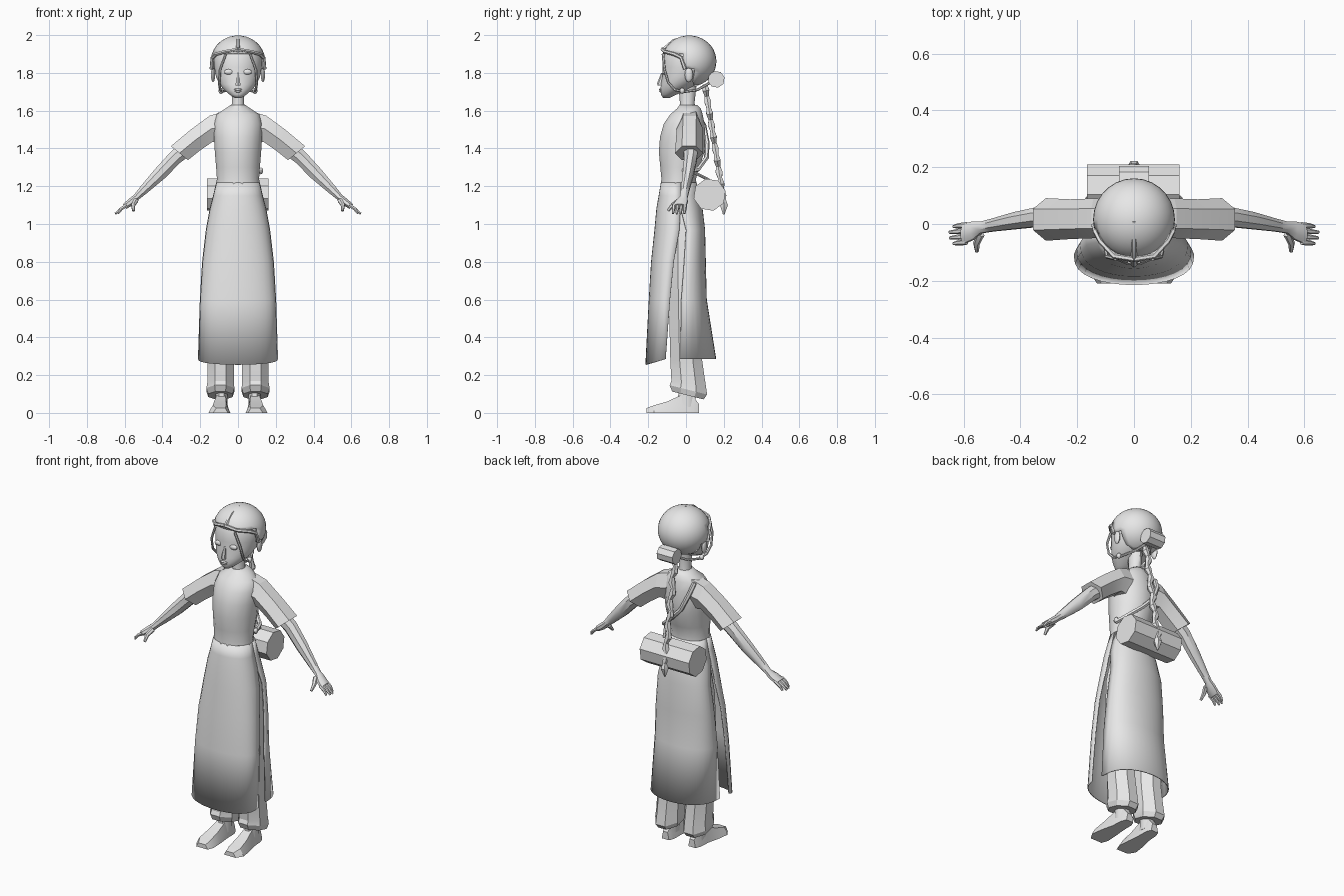
import bpy, bmesh, math
from math import sin, cos, pi
from mathutils import Vector

if "Cube" in bpy.data.objects:
    bpy.data.objects.remove(bpy.data.objects["Cube"])

grey = bpy.data.materials.new("plain_grey")
grey.diffuse_color = (0.8, 0.8, 0.8, 1)
grey.use_nodes = True
grey.node_tree.nodes["Principled BSDF"].inputs["Base Color"].default_value = grey.diffuse_color


def finish(ob, angle=40, mirror=False, thick=0):
    ob.data.materials.append(grey)
    bpy.ops.object.select_all(action='DESELECT')
    ob.select_set(True)
    bpy.context.view_layer.objects.active = ob
    if angle:
        bpy.ops.object.shade_smooth_by_angle(angle=math.radians(angle))
    if thick:
        ob.modifiers.new("Thickness", 'SOLIDIFY').thickness = thick
    if mirror:
        ob.modifiers.new("Mirror", 'MIRROR')
    return ob


def from_bmesh(name, bm, **kw):
    bmesh.ops.recalc_face_normals(bm, faces=bm.faces[:])
    me = bpy.data.meshes.new(name)
    bm.to_mesh(me)
    bm.free()
    ob = bpy.data.objects.new(name, me)
    bpy.context.collection.objects.link(ob)
    return finish(ob, **kw)


def loft(name, rings, closed=True, **kw):
    """Skin a list of point rings; closed rings get end caps."""
    bm = bmesh.new()
    vs = [[bm.verts.new(p) for p in r] for r in rings]
    n = len(vs[0])
    for a, b in zip(vs, vs[1:]):
        for i in range(n if closed else n - 1):
            j = (i + 1) % n
            bm.faces.new((a[i], a[j], b[j], b[i]))
    if closed:
        bm.faces.new(vs[0])
        bm.faces.new(vs[-1])
    return from_bmesh(name, bm, **kw)


def level(z, rx, yf, yb, n=16, cx=0, slant=0):
    """Horizontal oval between a front and back depth."""
    out = []
    for i in range(n):
        t = 2 * pi * (i + .5) / n
        y = (yf + yb) / 2 + (yb - yf) / 2 * sin(t)
        out.append((cx + rx * cos(t), y, z - slant * y))
    return out


def limb(top, bottom, cy, w, n=8):
    """Oval spanning a top and bottom (x, z) point with half depth w."""
    T, B = Vector((top[0], cy, top[1])), Vector((bottom[0], cy, bottom[1]))
    c, u = (T + B) / 2, (T - B) / 2
    k = 1 / cos(pi / n)
    return [c + k * u * cos(2 * pi * (i + .5) / n)
            + Vector((0, w * sin(2 * pi * (i + .5) / n), 0)) for i in range(n)]


def tube(name, pts, r, radii=None, sides=2, **kw):
    cu = bpy.data.curves.new(name, 'CURVE')
    cu.dimensions = '3D'
    cu.bevel_depth, cu.bevel_resolution, cu.use_fill_caps = r, sides - 1, True
    sp = cu.splines.new('POLY')
    sp.points.add(len(pts) - 1)
    for i, p in enumerate(pts):
        sp.points[i].co = (*p, 1)
        sp.points[i].radius = radii[i] if radii else 1
    tmp = bpy.data.objects.new(name, cu)
    bpy.context.collection.objects.link(tmp)
    me = bpy.data.meshes.new_from_object(tmp.evaluated_get(bpy.context.evaluated_depsgraph_get()))
    bpy.data.objects.remove(tmp)
    ob = bpy.data.objects.new(name, me)
    bpy.context.collection.objects.link(ob)
    return finish(ob, **kw)


def ball(name, loc, size, seg=10, **kw):
    bm = bmesh.new()
    bmesh.ops.create_uvsphere(bm, u_segments=seg, v_segments=seg // 2 + 1, radius=1)
    for v in bm.verts:
        v.co = Vector(loc) + v.co * Vector(size)
    return from_bmesh(name, bm, **kw)


def drum(name, loc, r, half, n=8):
    """Faceted cylinder lying along x."""
    rings = [[(loc[0] + s * half, loc[1] + r * cos(2 * pi * (i + .3) / n),
               loc[2] + r * sin(2 * pi * (i + .3) / n)) for i in range(n)] for s in (-1, 1)]
    return loft(name, rings, angle=0)


# Head, neck and face
loft("head", [level(*a, n=20) for a in (
    (1.668, .018, -.122, -.085), (1.685, .045, -.133, -.05), (1.71, .075, -.136, .01),
    (1.74, .1, -.134, .06), (1.78, .118, -.127, .11), (1.83, .127, -.126, .14),
    (1.88, .13, -.122, .15), (1.93, .115, -.1, .135), (1.97, .075, -.06, .09))], angle=60)
loft("neck", [level(1.58, .045, -.04, .06, 10), level(1.64, .034, -.032, .045, 10),
              level(1.73, .036, -.04, .055, 10)])
loft("nose", [level(1.733, .016, -.15, -.12, 6), level(1.745, .014, -.153, -.12, 6),
              level(1.8, .006, -.131, -.115, 6)])
ball("upper_lip", (0, -.135, 1.712), (.024, .008, .006))
ball("lower_lip", (0, -.134, 1.702), (.019, .008, .006))
ball("eyelid", (.048, -.113, 1.805), (.027, .012, .015), mirror=True)
ball("ear", (.132, .015, 1.79), (.012, .022, .04), mirror=True)
ball("earring", (.09, -.02, 1.705), (.014, .014, .016), mirror=True)

# Hair shell, trimmed to a hairline
bm = bmesh.new()
bmesh.ops.create_uvsphere(bm, u_segments=28, v_segments=20, radius=1)
for v in bm.verts:
    v.co = Vector((v.co.x * .144, .016 + v.co.y * .145, 1.862 + v.co.z * .136))
cut = []
for f in bm.faces:
    c = f.calc_center_median()
    line = 1.9 if c.y < -.03 else 1.82 if c.y < .035 else 1.735
    if c.z < line:
        cut.append(f)
bmesh.ops.delete(bm, geom=cut, context='FACES')
from_bmesh("hair_cap", bm, thick=.008)
tube("hair_parting", [(0, -.127, 1.915), (0, -.107, 1.935), (0, -.065, 1.971), (0, .01, 1.99)], .01)
tube("hairline_roll", [(0, -.124, 1.925), (.07, -.113, 1.912), (.118, -.06, 1.898),
                       (.136, -.025, 1.88), (.141, -.005, 1.82)], .01, mirror=True)
tube("hair_loop", [(.065, -.122, 1.9), (.095, -.115, 1.82), (.1, -.095, 1.75), (.094, -.06, 1.71),
                   (.085, -.01, 1.70), (.055, .06, 1.71), (.01, .13, 1.75)], .007, mirror=True)

# Bun and plait
drum("bun", (0, .16, 1.766), .045, .052)
count = 21
plait = [(.006 * (-1) ** (i // 2), .1 + .1 * i / (count - 1), 1.74 - .62 * i / (count - 1))
         for i in range(count)]
tube("plait", plait, .02, [1.05 if i % 2 else .65 for i in range(count)])
tube("plait_tassel", [(0, .198, 1.135), (0, .201, 1.1), (0, .2, 1.05)], .024, [.5, 1, .2])

# Tunic body
loft("tunic", [level(*a, n=16) for a in (
    (1.2, .118, -.136, .058), (1.24, .114, -.132, .055), (1.3, .118, -.138, .072),
    (1.38, .125, -.146, .1), (1.46, .13, -.14, .105), (1.53, .13, -.12, .1),
    (1.58, .115, -.085, .09), (1.61, .07, -.05, .08), (1.63, .04, -.035, .06))], angle=50)


# Tunic skirt panels, open at the side slits
def panel(name, levels, hem):
    rings = []
    for z, rx, edge, mid in levels:
        ring = []
        for i in range(17):
            t = -pi / 2 + pi * i / 16
            c = max(cos(t), 0) ** .75
            drop = hem * c if z < .3 else 0
            ring.append((rx * sin(t), edge + (mid - edge) * c, z - drop))
        rings.append(ring)
    return loft(name, rings, closed=False, thick=.006)


panel("skirt_front", [(1.22, .115, -.03, -.133), (1.15, .132, -.03, -.145), (1.08, .15, -.03, -.157),
                      (.97, .17, -.035, -.167), (.8, .19, -.065, -.185), (.6, .202, -.085, -.197),
                      (.285, .212, -.108, -.215)], .03)
panel("skirt_back", [(1.22, .115, -.03, .056), (1.15, .13, -.03, .07), (1.08, .147, -.028, .088),
                     (.97, .165, .0, .101), (.8, .182, -.01, .105), (.6, .193, -.025, .11),
                     (.285, .205, -.03, .16)], 0)

# Trousers with slanted cuffs, ankles and feet
loft("trouser_leg", [level(z, rx, f, b, 8, cx, s) for z, rx, f, b, cx, s in (
    (1.08, .055, -.09, .07, .075, 0), (.9, .08, -.1, .085, .088, 0), (.6, .085, -.098, .088, .095, 0),
    (.28, .076, -.09, .092, .092, 0), (.16, .076, -.085, .112, .092, .12),
    (.125, .08, -.095, .12, .093, .25), (.095, .07, -.08, .1, .093, .25))], angle=25, mirror=True)
loft("ankle", [level(.03, .036, -.05, .055, 8, .088), level(.15, .034, -.04, .05, 8, .088)], mirror=True)
loft("foot", [[(cx + rx * (1 - .25 * (s > 0)) * sx, y, h * s) for sx, s in
               ((-1, .35), (-.85, 0), (.85, 0), (1, .35), (.7, 1), (-.7, 1))]
              for y, cx, rx, h in ((.07, .088, .028, .045), (.04, .088, .042, .085),
                                   (-.03, .09, .046, .092), (-.1, .095, .06, .06),
                                   (-.17, .098, .068, .04), (-.21, .092, .045, .025))],
     angle=30, mirror=True)

# Sleeves, arms and hands
loft("sleeve", [limb((.06, 1.6), (.09, 1.43), .02, .065, 6), limb((.15, 1.573), (.135, 1.435), .02, .07, 6),
                limb((.25, 1.5), (.2, 1.39), .017, .07, 6), limb((.355, 1.412), (.265, 1.338), .016, .075, 6)],
     angle=15, mirror=True)
loft("arm", [limb((.28, 1.45), (.22, 1.39), .022, .045), limb((.36, 1.378), (.305, 1.325), .025, .037),
             limb((.44, 1.29), (.39, 1.24), .012, .032), limb((.515, 1.2), (.48, 1.165), -.004, .024),
             limb((.55, 1.155), (.525, 1.13), -.012, .022), limb((.575, 1.135), (.55, 1.105), -.022, .034),
             limb((.61, 1.105), (.59, 1.08), -.035, .038)], mirror=True)
for i, tip in enumerate((.635, .65, .648, .635)):
    y = -.006 - .02 * i
    tube("finger_%d" % (i + 1), [(.59, y + .002, 1.1), (.618, y, 1.08), (tip, y - .003, 1.055)],
         .0095, [1.1, 1, .6], mirror=True)
tube("thumb", [(.54, -.035, 1.125), (.555, -.07, 1.1), (.553, -.096, 1.07)], .012, [1.2, 1, .6], mirror=True)

# Rolled bag with its strap across the back
drum("bag", (-.002, .125, 1.155), .087, .163)
tube("bag_strap", [(-.1, .06, 1.585), (-.085, .095, 1.52), (-.045, .112, 1.43), (.03, .108, 1.35),
                   (.1, .065, 1.29), (.12, -.01, 1.275)], .013)
tube("bag_cord", [(.115, .02, 1.28), (.09, .07, 1.26), (.06, .12, 1.235)], .008)
ball("strap_knot", (.122, -.005, 1.283), (.012, .016, .016))
